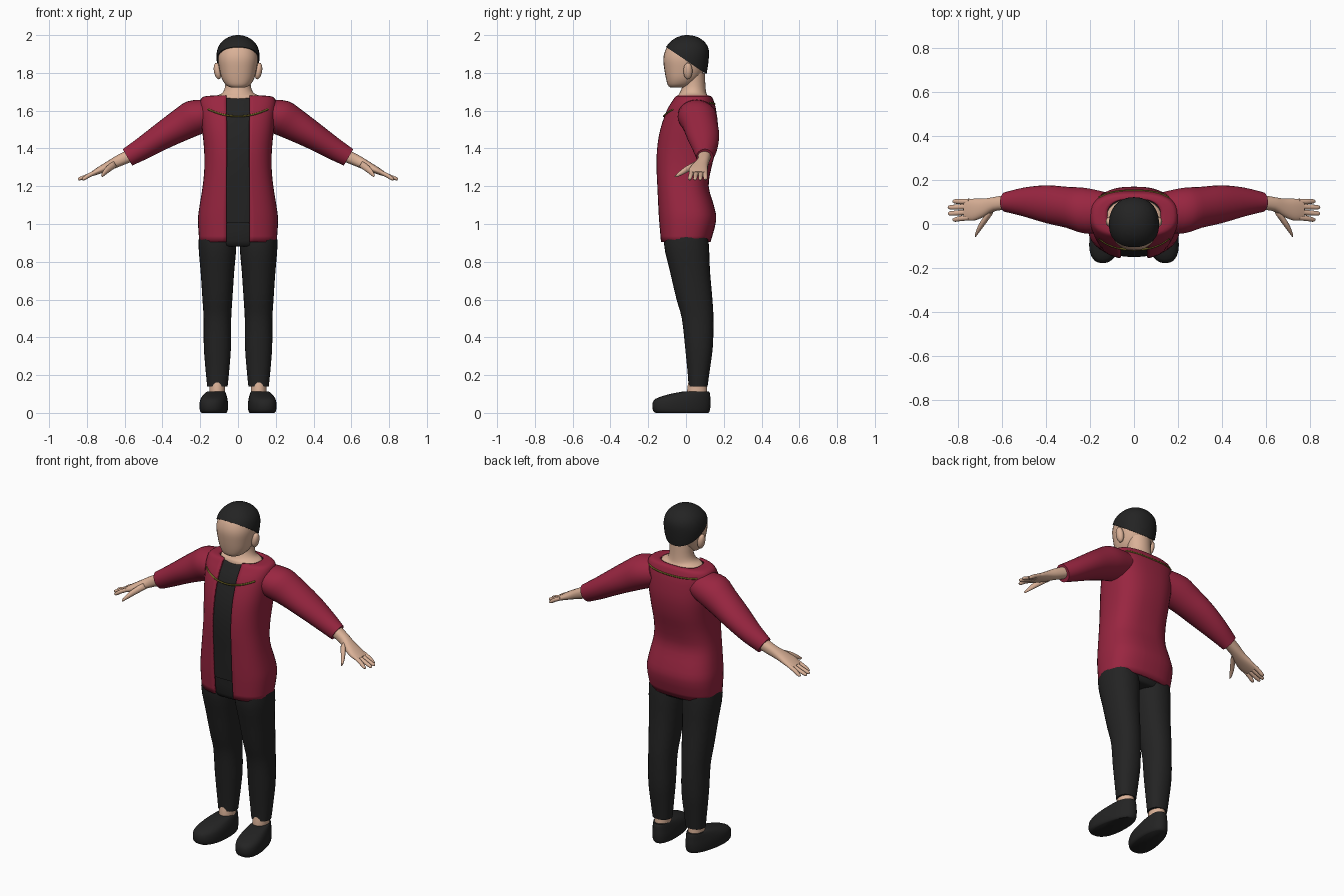
import bpy, bmesh, math
from mathutils import Vector
from mathutils.bvhtree import BVHTree

cube = bpy.data.objects.get("Cube")
if cube:
    bpy.data.objects.remove(cube, do_unlink=True)


def material(name, colour):
    mat = bpy.data.materials.new(name)
    mat.use_nodes = True
    mat.diffuse_color = (*colour, 1)
    mat.node_tree.nodes["Principled BSDF"].inputs["Base Color"].default_value = (*colour, 1)
    return mat


crimson = material("crimson_cloth", (0.32, 0.019, 0.052))
black = material("soft_black", (0.017, 0.017, 0.017))
skin = material("skin", (0.70, 0.44, 0.31))
gold = material("olive_gold", (0.17, 0.14, 0.02))


def catmull(a, b, c, d, t):
    return (b * 2 + (c - a) * t + (a * 2 - b * 5 + c * 4 - d) * t * t
            + (b * 3 - a - c * 3 + d) * t ** 3) * 0.5


def loft(sections, power=2.0, segments=28, steps=3):
    """Capped skin over sections given as (centre, u axis, v axis)."""
    last = len(sections) - 1
    smooth = []
    for i in range(last):
        quad = [sections[min(max(i + k, 0), last)] for k in (-1, 0, 1, 2)]
        for s in range(steps):
            smooth.append([catmull(*(q[j] for q in quad), s / steps) for j in range(3)])
    smooth.append(sections[-1])
    bm = bmesh.new()
    rings = []
    for centre, u, v in smooth:
        ring = []
        for k in range(segments):
            a = math.tau * k / segments
            c, s = math.cos(a), math.sin(a)
            ring.append(bm.verts.new(centre + u * math.copysign(abs(c) ** (2 / power), c)
                                     + v * math.copysign(abs(s) ** (2 / power), s)))
        rings.append(ring)
    for low, high in zip(rings, rings[1:]):
        for k in range(segments):
            n = (k + 1) % segments
            bm.faces.new((low[k], low[n], high[n], high[k]))
    bm.faces.new(rings[0][::-1])
    bm.faces.new(rings[-1])
    bmesh.ops.recalc_face_normals(bm, faces=bm.faces)
    return bm


def upright(rows, x=0.0):
    """Rows of height, half width, front y, back y."""
    return [(Vector((x, (f + b) / 2, z)), Vector((w, 0, 0)), Vector((0, (b - f) / 2, 0)))
            for z, w, f, b in rows]


def limb(rows, side):
    """Rows of x, y, z, thickness, depth for parts sloping out and down."""
    return [(Vector((side * x, y, z)), Vector((side * 0.5, 0, 0.866)) * t, Vector((0, d, 0)))
            for x, y, z, t, d in rows]


def finish(name, bm, mat, angle=50):
    mesh = bpy.data.meshes.new(name)
    bm.to_mesh(mesh)
    bm.free()
    obj = bpy.data.objects.new(name, mesh)
    bpy.context.collection.objects.link(obj)
    mesh.materials.append(mat)
    bpy.ops.object.select_all(action="DESELECT")
    obj.select_set(True)
    bpy.context.view_layer.objects.active = obj
    bpy.ops.object.shade_smooth_by_angle(angle=math.radians(angle))
    return obj


# Torso shape, shared by the coat and the shirt
torso = [(0.905, 0.205, -0.135, 0.13), (1.02, 0.212, -0.145, 0.16), (1.1, 0.203, -0.15, 0.147),
         (1.2, 0.187, -0.155, 0.12), (1.3, 0.178, -0.16, 0.135), (1.4, 0.18, -0.157, 0.16),
         (1.5, 0.19, -0.14, 0.17), (1.6, 0.2, -0.105, 0.16), (1.65, 0.2, -0.075, 0.147),
         (1.675, 0.18, -0.058, 0.135), (1.68, 0.122, -0.045, 0.115)]
coat = loft(upright(torso), power=2.6, segments=40)
surface = BVHTree.FromBMesh(coat)

# Coat: open hem and neck, front opening cut out
OPENING = 0.061
bmesh.ops.delete(coat, geom=[f for f in coat.faces if len(f.verts) > 4], context="FACES")
for edge in (-OPENING, OPENING):
    bmesh.ops.bisect_plane(coat, geom=coat.verts[:] + coat.edges[:] + coat.faces[:],
                           plane_co=(edge, 0, 0), plane_no=(1, 0, 0))
gap = [f for f in coat.faces
       if abs(f.calc_center_median().x) < OPENING and f.calc_center_median().y < 0]
bmesh.ops.delete(coat, geom=gap, context="FACES")
coat_obj = finish("coat", coat, crimson)
shell = coat_obj.modifiers.new("thickness", "SOLIDIFY")
shell.thickness = 0.012
shell.offset = -1

# Shirt and pelvis under the coat
shirt_rows = [(z - 0.012, w - 0.014, f + 0.01, b - 0.014) for z, w, f, b in torso[1:]]
finish("shirt", loft(upright(shirt_rows), power=2.6, segments=40), black)
finish("trouser_seat", loft(upright([(0.88, 0.15, -0.09, 0.09), (0.91, 0.18, -0.115, 0.115),
                                     (1.1, 0.18, -0.125, 0.12)]), power=2.4), black)


# Thin trim lines laid on the chest and the upper back
def trim(name, facing, base, bend):
    curve = bpy.data.curves.new(name, "CURVE")
    curve.dimensions = "3D"
    curve.bevel_depth = 0.005
    curve.bevel_resolution = 1
    points = []
    for k in range(-12, 13):
        x = 0.16 * k / 12
        hit = surface.ray_cast(Vector((x, facing, base + bend * x * x)), Vector((0, -facing, 0)))
        if hit[0]:
            points.append(hit[0])
    spline = curve.splines.new("POLY")
    spline.points.add(len(points) - 1)
    for p, co in zip(spline.points, points):
        p.co = (*co, 1)
    curve.materials.append(gold)
    bpy.context.collection.objects.link(bpy.data.objects.new(name, curve))


trim("chest_trim", -1, 1.57, 1.5)
trim("back_trim", 1, 1.635, 0.3)

# Neck and head
finish("neck", loft(upright([(1.64, 0.13, -0.05, 0.12), (1.675, 0.122, -0.046, 0.116),
                             (1.692, 0.085, -0.035, 0.108), (1.73, 0.068, -0.02, 0.103),
                             (1.8, 0.068, -0.02, 0.1)])), skin)
finish("head", loft(upright([(1.722, 0.035, -0.082, -0.01), (1.735, 0.063, -0.096, 0.03),
                             (1.77, 0.086, -0.106, 0.07), (1.82, 0.099, -0.115, 0.1),
                             (1.87, 0.106, -0.12, 0.11), (1.91, 0.102, -0.113, 0.11),
                             (1.945, 0.088, -0.094, 0.095), (1.975, 0.05, -0.05, 0.06)]),
                    power=2.3), skin)

# Hair cap trimmed along a slope from the forehead to the nape
hair = loft(upright([(1.74, 0.07, -0.08, 0.095), (1.8, 0.1, -0.11, 0.11),
                     (1.87, 0.114, -0.122, 0.12), (1.92, 0.11, -0.114, 0.121),
                     (1.955, 0.094, -0.092, 0.106), (1.982, 0.064, -0.06, 0.076),
                     (1.996, 0.032, -0.026, 0.04), (2.0, 0.006, 0.0, 0.012)]), power=2.2)
cut = bmesh.ops.bisect_plane(hair, geom=hair.verts[:] + hair.edges[:] + hair.faces[:],
                             plane_co=(0, 0, 1.866), plane_no=(0, 0.56, 0.83), clear_inner=True)
bmesh.ops.contextual_create(hair, geom=[e for e in cut["geom_cut"]
                                        if isinstance(e, bmesh.types.BMEdge)])
finish("hair", hair, black)

for label, side in (("left", 1), ("right", -1)):
    # Ear
    ear = bmesh.new()
    bmesh.ops.create_uvsphere(ear, u_segments=16, v_segments=10, radius=1)
    for v in ear.verts:
        v.co = Vector((side * (0.108 + 0.02 * v.co.x + 0.006 * v.co.z),
                       0.01 + 0.024 * v.co.y, 1.81 + 0.044 * v.co.z))
    bmesh.ops.recalc_face_normals(ear, faces=ear.faces)
    finish(label + "_ear", ear, skin)

    # Sleeve and hand
    sleeve = [(0.13, 0.055, 1.59, 0.08, 0.09), (0.22, 0.06, 1.567, 0.095, 0.104),
              (0.3, 0.075, 1.525, 0.086, 0.094), (0.4, 0.09, 1.466, 0.072, 0.086),
              (0.5, 0.1, 1.403, 0.06, 0.066), (0.585, 0.1, 1.353, 0.05, 0.045)]
    finish(label + "_sleeve", loft(limb(sleeve, side)), crimson)
    palm = [(0.56, 0.1, 1.367, 0.034, 0.036), (0.63, 0.092, 1.335, 0.03, 0.032),
            (0.68, 0.075, 1.31, 0.025, 0.041), (0.73, 0.065, 1.286, 0.019, 0.05),
            (0.77, 0.066, 1.266, 0.013, 0.046)]
    finish(label + "_palm", loft(limb(palm, side), power=2.3), skin)
    for finger, root, tip, reach in (("index", 0.03, 0.02, 0.825), ("middle", 0.055, 0.048, 0.846),
                                     ("ring", 0.08, 0.076, 0.846), ("little", 0.102, 0.103, 0.825)):
        rows = [(0.75, root, 1.277, 0.011, 0.013), (0.79, (root + tip) / 2, 1.257, 0.011, 0.012),
                (reach - 0.01, tip, 1.24, 0.009, 0.01), (reach, tip, 1.235, 0.004, 0.004)]
        finish(f"{label}_{finger}_finger", loft(limb(rows, side), segments=12), skin)
    thumb = [(0.65, 0.06, 1.318, 0.018, 0.02), (0.685, 0.01, 1.293, 0.017, 0.019),
             (0.708, -0.025, 1.27, 0.012, 0.016), (0.722, -0.052, 1.253, 0.006, 0.008)]
    finish(label + "_thumb", loft(limb(thumb, side), segments=12), skin)

    # Trouser leg, bare ankle and slip-on shoe
    leg = [(1.05, 0.085, -0.1, 0.1), (0.9, 0.1, -0.117, 0.12), (0.75, 0.089, -0.085, 0.127),
           (0.6, 0.079, -0.05, 0.14), (0.5, 0.073, -0.022, 0.145), (0.35, 0.072, -0.005, 0.142),
           (0.22, 0.062, 0.008, 0.125), (0.14, 0.054, 0.014, 0.114)]
    finish(label + "_trouser_leg", loft(upright(leg, side * 0.109), power=2.2), black)
    ankle = [(0.06, 0.042, 0.01, 0.112), (0.12, 0.042, 0.006, 0.112), (0.2, 0.042, 0.02, 0.105)]
    finish(label + "_ankle", loft(upright(ankle, side * 0.11)), skin)
    shoe = loft(upright([(0.0, 0.06, -0.16, 0.118), (0.012, 0.068, -0.174, 0.126),
                         (0.045, 0.07, -0.178, 0.13), (0.075, 0.066, -0.16, 0.129),
                         (0.1, 0.057, -0.085, 0.127), (0.114, 0.048, -0.01, 0.122)],
                        side * 0.122), power=2.3)
    for v in shoe.verts:
        across = v.co.x - side * 0.122
        v.co.x = side * (0.122 - 0.12 * v.co.y) + across * (1 - v.co.y)
    finish(label + "_shoe", shoe, black)
